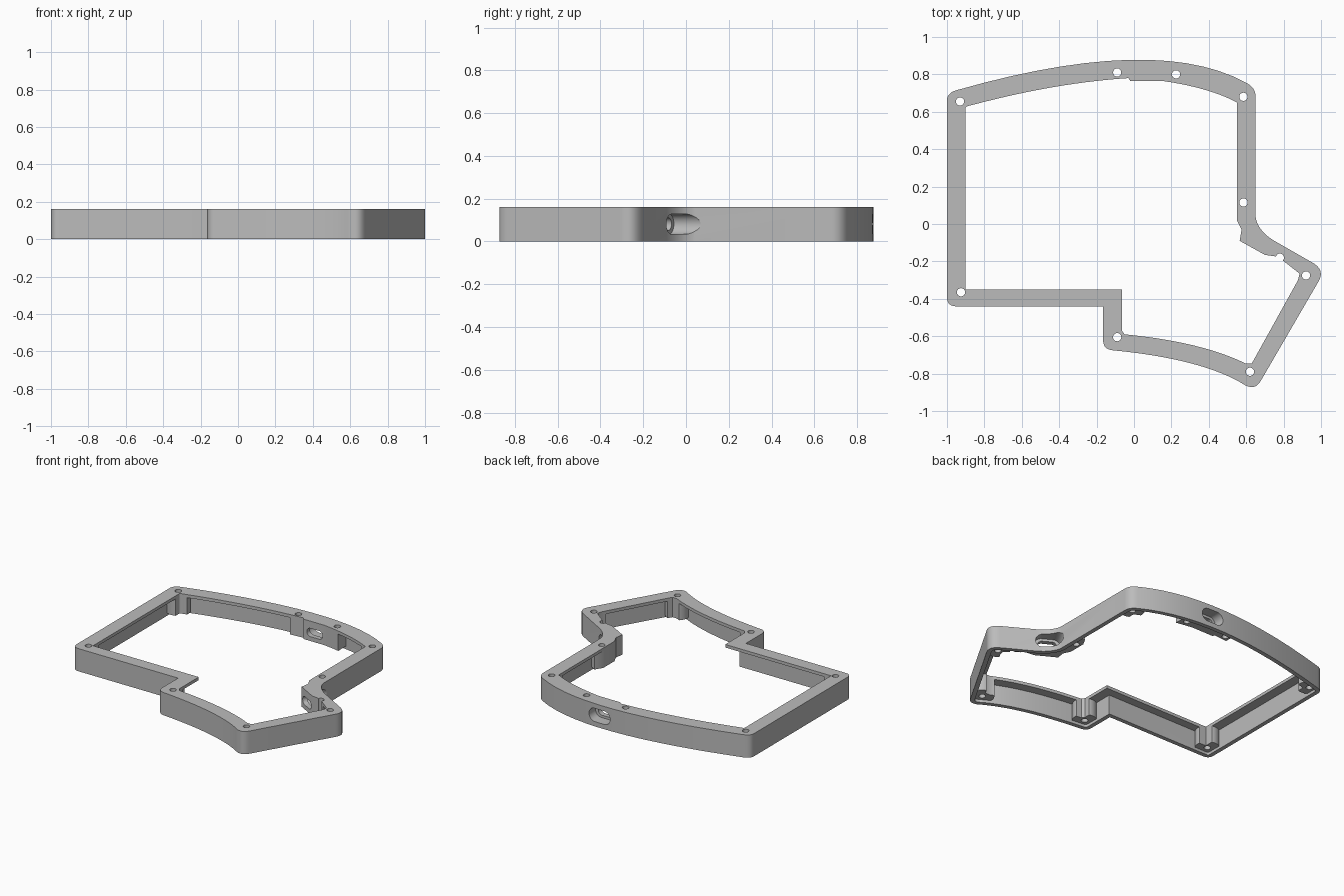
import bpy, bmesh, math
from mathutils import Matrix, Vector

if "Cube" in bpy.data.objects:
    bpy.data.objects.remove(bpy.data.objects["Cube"], do_unlink=True)

HEIGHT, LIP, WALL, RECESS = 0.162, 0.022, 0.03, 0.02


def outline(points, steps=14):
    """Points with a third value are control points of a curve between neighbours."""
    result = []
    for i, p in enumerate(points):
        if len(p) == 2:
            result.append(Vector(p))
            continue
        a, c = Vector(points[i - 1][:2]), Vector(points[(i + 1) % len(points)][:2])
        b = Vector(p[:2])
        for k in range(1, steps):
            t = k / steps
            result.append(a * (1 - t) ** 2 + b * 2 * t * (1 - t) + c * t * t)
    return result


def inset(points, d):
    """Move a clockwise outline inward by d."""
    result = []
    for i, p in enumerate(points):
        u = (p - points[i - 1]).normalized()
        v = (points[(i + 1) % len(points)] - p).normalized()
        n = Vector((u.y + v.y, -u.x - v.x)).normalized()
        result.append(p + n * d / max(0.3, n.dot(Vector((u.y, -u.x)))))
    return result


def add_prism(bm, points, z0, z1, matrix=Matrix()):
    rings = [[bm.verts.new(matrix @ Vector((p[0], p[1], z))) for p in points] for z in (z0, z1)]
    bm.faces.new(rings[0])
    bm.faces.new(rings[1])
    for i in range(len(points)):
        bm.faces.new((rings[0][i - 1], rings[0][i], rings[1][i], rings[1][i - 1]))


def make(name, prisms):
    bm = bmesh.new()
    for prism in prisms:
        add_prism(bm, *prism)
    bmesh.ops.recalc_face_normals(bm, faces=bm.faces)
    mesh = bpy.data.meshes.new(name)
    bm.to_mesh(mesh)
    bm.free()
    obj = bpy.data.objects.new(name, mesh)
    bpy.context.collection.objects.link(obj)
    return obj


def cut(target, cutter):
    cutter.hide_render = True
    mod = target.modifiers.new("cut", "BOOLEAN")
    mod.operation, mod.solver, mod.object = "DIFFERENCE", "EXACT", cutter
    bpy.context.view_layer.objects.active = target
    bpy.ops.object.modifier_apply(modifier=mod.name)
    bpy.data.objects.remove(cutter, do_unlink=True)


def circle(x, y, r, n=32):
    return [(x + r * math.cos(math.tau * i / n), y + r * math.sin(math.tau * i / n)) for i in range(n)]


def stadium(width, height):
    shift = (width - height) / 2
    return [(x + math.copysign(shift, x), y) for x, y in circle(0, 0, height / 2, 30)]


def box(w, d):
    return [(-w / 2, -d / 2), (w / 2, -d / 2), (w / 2, d / 2), (-w / 2, d / 2)]


# Frame outlines, clockwise from the front right corner
outer = outline([
    (-1, -.39), (-1, .66), (-1, .70, 1), (-.95, .715), (.12, 1.02, 1), (.6, .755),
    (.65, .73, 1), (.65, .68), (.65, .04), (.66, -.035, 1), (.75, -.09),
    (.95, -.204), (1.025, -.245, 1), (.985, -.31), (.68, -.835), (.645, -.90, 1),
    (.575, -.85), (.35, -.72, 1), (-.115, -.675), (-.165, -.67, 1), (-.165, -.62),
    (-.165, -.44), (-.95, -.44), (-1, -.44, 1)])
inner = outline([
    (-.9, -.35), (-.9, .62), (-.9, .63, 1), (-.87, .635), (-.42, .755, 1), (-.03, .78),
    (-.02, .765), (.15, .765), (.4, .73, 1), (.55, .65), (.55, .02), (.575, -.03),
    (.565, -.09), (.70, -.165), (.77, -.175), (.885, -.265), (.877, -.3), (.63, -.745),
    (.595, -.745), (.36, -.63, 1), (-.05, -.59), (-.065, -.57), (-.065, -.35)])

# Screw positions: corner bosses, then the pairs beside each port
corners = [(-.93, .655), (-.925, -.365), (-.09, -.605), (.62, -.79), (.92, -.275), (.585, .68)]
port_screws = [(-.09, .81), (.225, .80), (.585, .115), (.78, -.18)]

# Port frames: local y points outward through the wall
back_port = Matrix.Translation((.07, .82, 0))
side_port = Matrix.Translation((.696, -.021, 0)) @ Matrix.Rotation(math.radians(-30), 4, "Z")

# Hollow under the lip, leaving screw bosses and port blocks
hollow = make("hollow_cutter", [(inset(outer, WALL), -.1, HEIGHT - LIP)])
blocks = [(circle(x, y, .08), RECESS, .4) for x, y in corners]
blocks += [(box(.40, .30), RECESS, .4, back_port), (box(.42, .27), RECESS, .4, side_port)]
cut(hollow, make("boss_keeper", blocks))

# Case frame with its opening, hollow and screw holes
frame = make("case_frame", [(outer, 0, HEIGHT)])
cut(frame, make("opening_cutter", [(inner, -.2, .4)]))
cut(frame, hollow)
cut(frame, make("screw_cutter", [(circle(x, y, .022, 24), -.2, .4) for x, y in corners + port_screws]))

# Cable ports: wide outer recess with a smaller slot through the block
for port, floor in ((back_port, -.02), (side_port, -.09)):
    turn = port @ Matrix.Translation((0, 0, HEIGHT / 2)) @ Matrix.Rotation(math.radians(-90), 4, "X")
    cut(frame, make("port_cutter", [(stadium(.17, .095), floor, .18, turn)]))
    cut(frame, make("slot_cutter", [(stadium(.125, .06), -.23, floor + .03, turn)]))

# Single grey finish
grey = bpy.data.materials.new("grey_plastic")
grey.use_nodes = True
grey.diffuse_color = (.5, .5, .5, 1)
grey.node_tree.nodes["Principled BSDF"].inputs["Base Color"].default_value = (.5, .5, .5, 1)
frame.data.materials.clear()
frame.data.materials.append(grey)

bpy.ops.object.select_all(action="DESELECT")
frame.select_set(True)
bpy.context.view_layer.objects.active = frame
bpy.ops.object.shade_smooth_by_angle(angle=math.radians(30))
